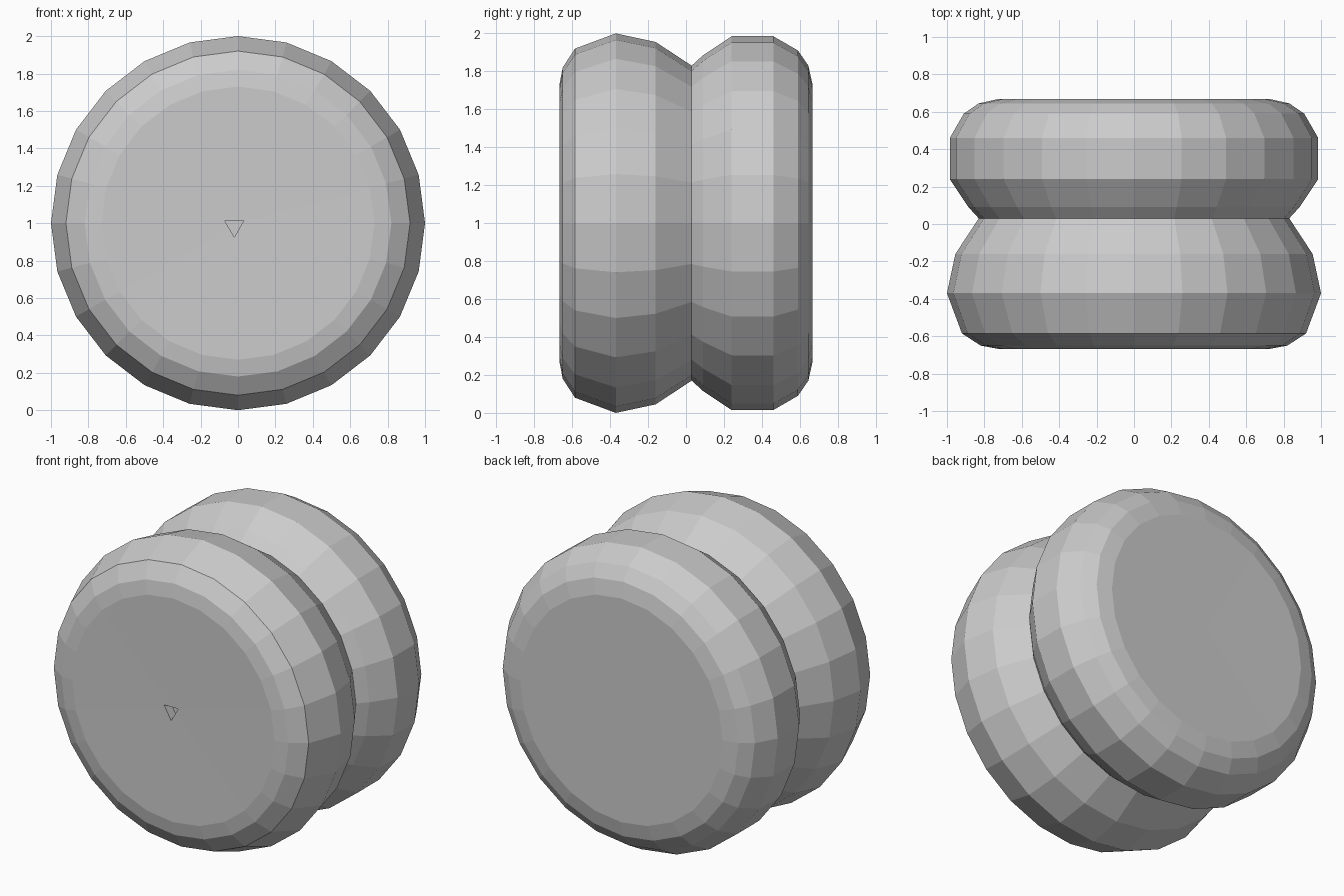
import bpy, bmesh, math

if "Cube" in bpy.data.objects:
    bpy.data.objects.remove(bpy.data.objects["Cube"])

SEGMENTS = 24
CENTRE_Z = 1.0

# (y, radius) outline of the pair of wheels, front to back
PROFILE = [
    (-0.667, 0.73), (-0.65, 0.82), (-0.585, 0.92), (-0.37, 1.00),
    (-0.16, 0.955), (0.03, 0.83),
    (0.09, 0.885), (0.24, 0.985), (0.46, 0.985), (0.59, 0.91),
    (0.645, 0.83), (0.667, 0.73),
]


def ring(bm, y, radius):
    verts = []
    for i in range(SEGMENTS):
        a = 2 * math.pi * i / SEGMENTS
        verts.append(bm.verts.new((radius * math.sin(a), y,
                                   CENTRE_Z + radius * math.cos(a))))
    return verts


def cap(bm, verts, y):
    hub = bm.verts.new((0, y, CENTRE_Z))
    for i in range(SEGMENTS):
        bm.faces.new((verts[i], verts[(i + 1) % SEGMENTS], hub))


# Twin wheel: lathed shell with a pinched groove between the two rounded tyres
bm = bmesh.new()
rings = [ring(bm, y, r) for y, r in PROFILE]
for a, b in zip(rings, rings[1:]):
    for i in range(SEGMENTS):
        j = (i + 1) % SEGMENTS
        bm.faces.new((a[i], a[j], b[j], b[i]))
cap(bm, rings[0], -0.66)
cap(bm, rings[-1], 0.665)
bmesh.ops.recalc_face_normals(bm, faces=bm.faces)
mesh = bpy.data.meshes.new("twin_wheel")
bm.to_mesh(mesh)
bm.free()
wheel = bpy.data.objects.new("twin_wheel", mesh)
bpy.context.collection.objects.link(wheel)

# Small three-sided axle pit in the front face
bpy.ops.mesh.primitive_cone_add(vertices=3, radius1=0.06, radius2=0.06, depth=0.16,
                                location=(-0.02, -0.68, 0.985),
                                rotation=(math.pi / 2, math.pi, 0))
pit = bpy.context.object
pit.name = "axle_pit_cutter"
pit.hide_render = True
pit.display_type = 'WIRE'

cut = wheel.modifiers.new("axle_pit", 'BOOLEAN')
cut.operation = 'DIFFERENCE'
cut.solver = 'EXACT'
cut.object = pit
